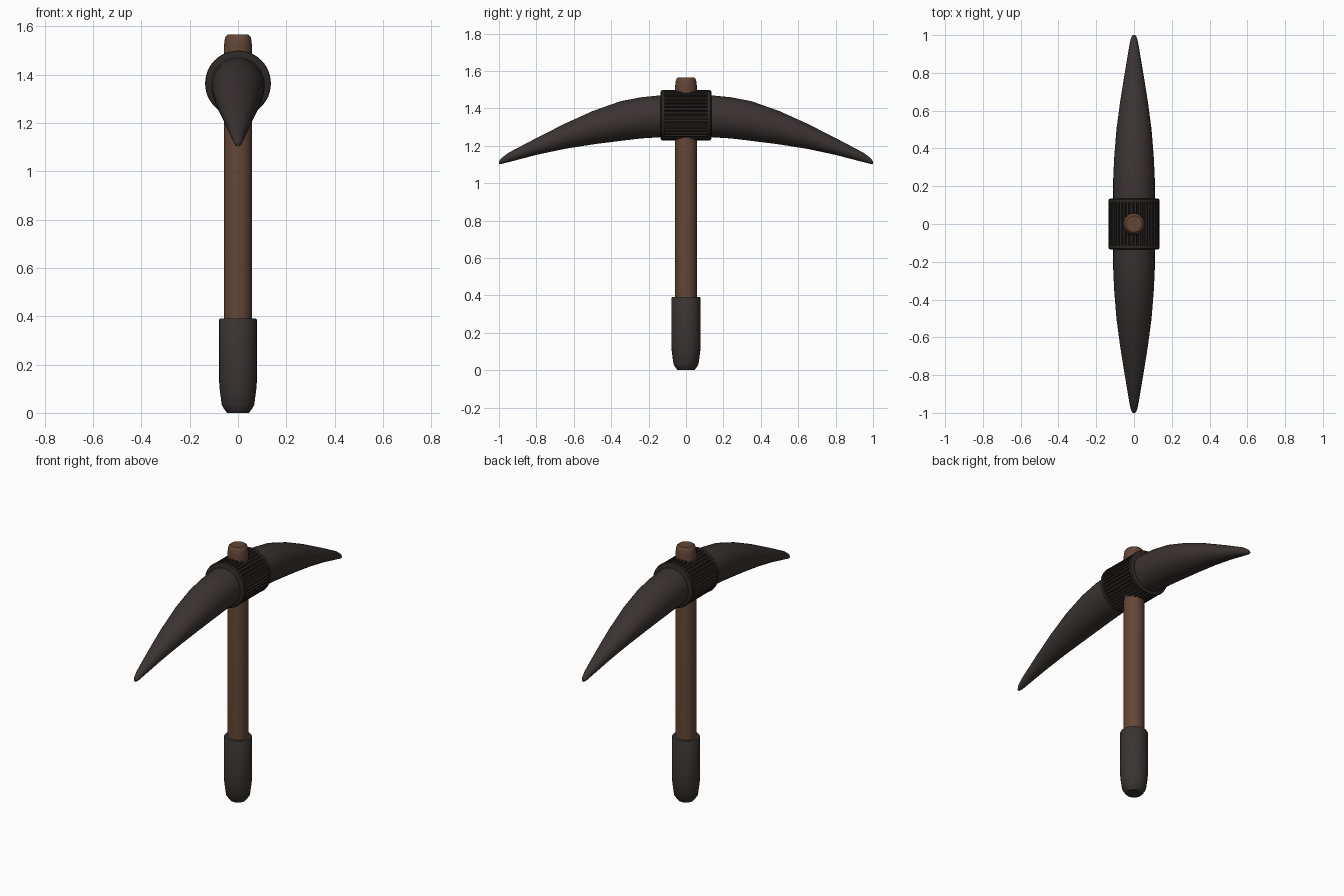
import bpy, bmesh, math

if "Cube" in bpy.data.objects:
    bpy.data.objects.remove(bpy.data.objects["Cube"])


def material(name, rgb):
    m = bpy.data.materials.new(name)
    m.diffuse_color = (*rgb, 1)
    m.use_nodes = True
    m.node_tree.nodes["Principled BSDF"].inputs["Base Color"].default_value = m.diffuse_color
    return m


wood = material("brown_wood", (0.125, 0.062, 0.036))
iron = material("dark_iron", (0.042, 0.033, 0.034))
ribbed = material("black_iron", (0.024, 0.020, 0.019))


def loft(name, rings, mat, angle=40):
    """Skin a list of closed rings and cap both ends."""
    bm = bmesh.new()
    loops = [[bm.verts.new(p) for p in ring] for ring in rings]
    for a, b in zip(loops, loops[1:]):
        n = len(a)
        for i in range(n):
            bm.faces.new((a[i], a[(i + 1) % n], b[(i + 1) % n], b[i]))
    bm.faces.new(loops[0])
    bm.faces.new(loops[-1])
    bmesh.ops.recalc_face_normals(bm, faces=bm.faces)
    me = bpy.data.meshes.new(name)
    bm.to_mesh(me)
    bm.free()
    me.materials.append(mat)
    ob = bpy.data.objects.new(name, me)
    bpy.context.collection.objects.link(ob)
    bpy.ops.object.select_all(action='DESELECT')
    bpy.context.view_layer.objects.active = ob
    ob.select_set(True)
    bpy.ops.object.shade_smooth_by_angle(angle=math.radians(angle))
    return ob


def ring_z(z, r, n=32):
    return [(r * math.cos(2 * math.pi * i / n), r * math.sin(2 * math.pi * i / n), z)
            for i in range(n)]


def ring_y(y, zc, rx, rz, n=40):
    return [(rx * math.cos(2 * math.pi * i / n), y, zc + rz * math.sin(2 * math.pi * i / n))
            for i in range(n)]


# Wooden handle with a rounded top
loft("handle", [ring_z(z, r) for z, r in
                [(0.3, 0.058), (1.52, 0.058), (1.545, 0.055), (1.558, 0.051), (1.565, 0.043)]], wood)

# Grip sleeve with a tapered foot
loft("grip", [ring_z(z, r) for z, r in
              [(0, 0.045), (0.012, 0.055), (0.032, 0.067), (0.10, 0.076),
               (0.13, 0.078), (0.385, 0.078), (0.39, 0.075)]], iron)

# Curved double pick: y, centre z, half width, half height (mirrored in y)
half = [(0.13, 1.358, 0.110, 0.112), (0.24, 1.349, 0.110, 0.110), (0.35, 1.332, 0.105, 0.106),
        (0.5, 1.296, 0.093, 0.089), (0.65, 1.250, 0.073, 0.067), (0.8, 1.196, 0.049, 0.045),
        (0.95, 1.137, 0.024, 0.025), (0.985, 1.119, 0.016, 0.016), (1.0, 1.110, 0.007, 0.007)]
stations = [(-y, *s) for y, *s in reversed(half)] + half
loft("pick_head", [ring_y(*s) for s in stations], iron)

# Ribbed collar: gear-like section along y
CZ, RIBS = 1.363, 40


def rib_ring(y):
    pts = []
    for i in range(RIBS):
        for f, r in ((0.0, 0.122), (0.22, 0.122), (0.36, 0.134), (0.86, 0.134)):
            a = 2 * math.pi * (i + f) / RIBS
            pts.append((r * math.cos(a), y, CZ + r * math.sin(a)))
    return pts


loft("ribbed_collar", [rib_ring(-0.12), rib_ring(0.12)], ribbed, 25)

# Rounded rims at both ends of the collar
for side, label in ((-1, "front"), (1, "back")):
    loft(label + "_collar_rim",
         [ring_y(side * y, CZ, r, r, 48) for y, r in
          [(0.112, 0.125), (0.115, 0.134), (0.122, 0.136), (0.130, 0.134), (0.135, 0.126)]], ribbed)
